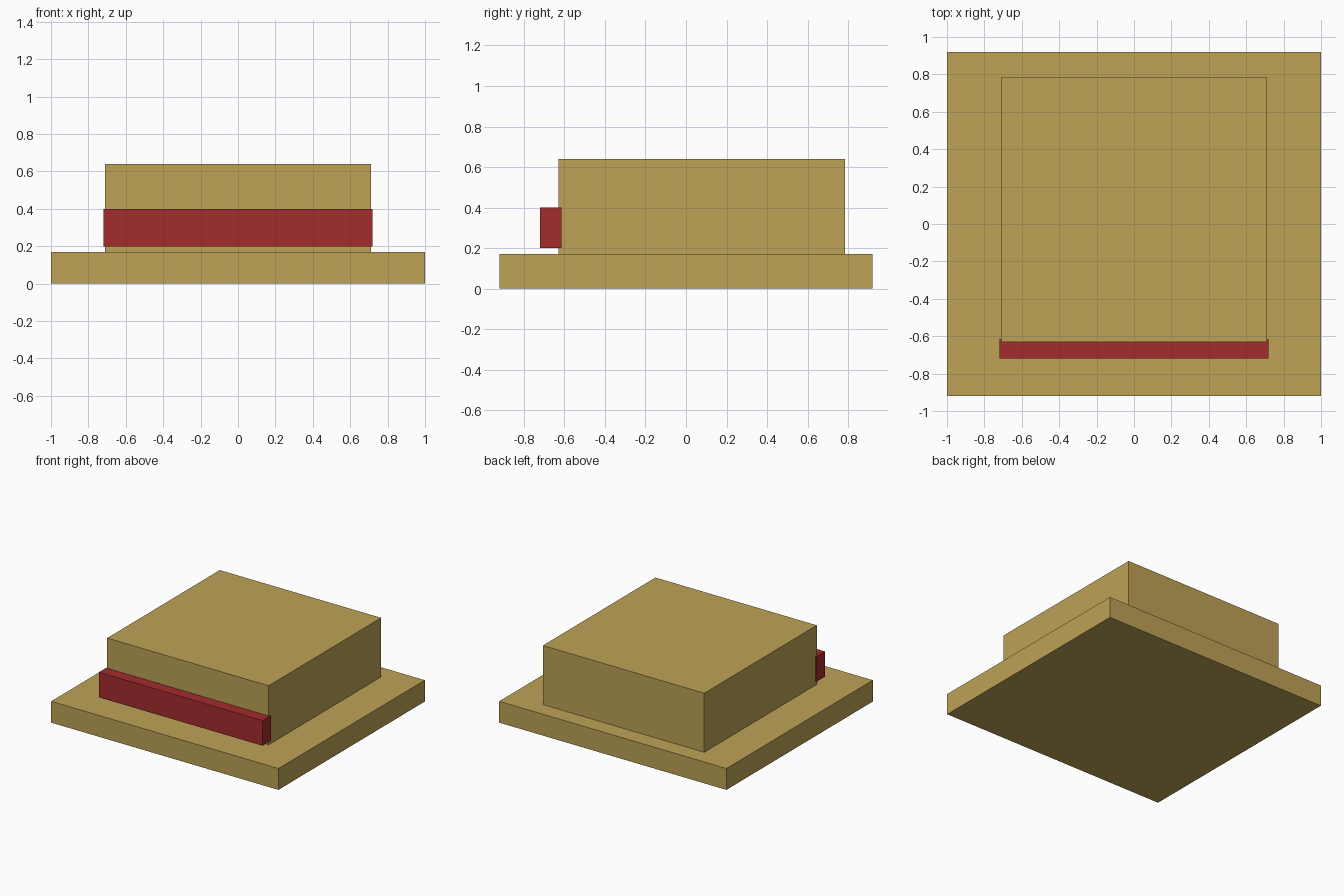
import bpy
from mathutils import Vector

if "Cube" in bpy.data.objects:
    bpy.data.objects.remove(bpy.data.objects["Cube"])


def material(name, rgb):
    m = bpy.data.materials.new(name)
    m.diffuse_color = (*rgb, 1.0)
    m.use_nodes = True
    m.node_tree.nodes["Principled BSDF"].inputs["Base Color"].default_value = m.diffuse_color
    return m


def box(name, low, high, mat):
    """Axis-aligned box between two corners."""
    low, high = Vector(low), Vector(high)
    bpy.ops.mesh.primitive_cube_add(size=1, location=(low + high) / 2)
    ob = bpy.context.object
    ob.name = name
    ob.scale = high - low
    bpy.ops.object.transform_apply(location=False, rotation=False, scale=True)
    ob.data.materials.append(mat)
    return ob


tan = material("tan", (0.51, 0.36, 0.092))
red = material("red", (0.37, 0.025, 0.027))

# Wide brim slab
box("base_slab", (-1, -0.92, 0), (1, 0.92, 0.17), tan)
# Raised block, set toward the back
box("upper_block", (-0.71, -0.63, 0.17), (0.71, 0.785, 0.64), tan)
# Band across the front of the block, slightly wider than it
box("front_band", (-0.72, -0.72, 0.2), (0.72, -0.615, 0.4), red)
